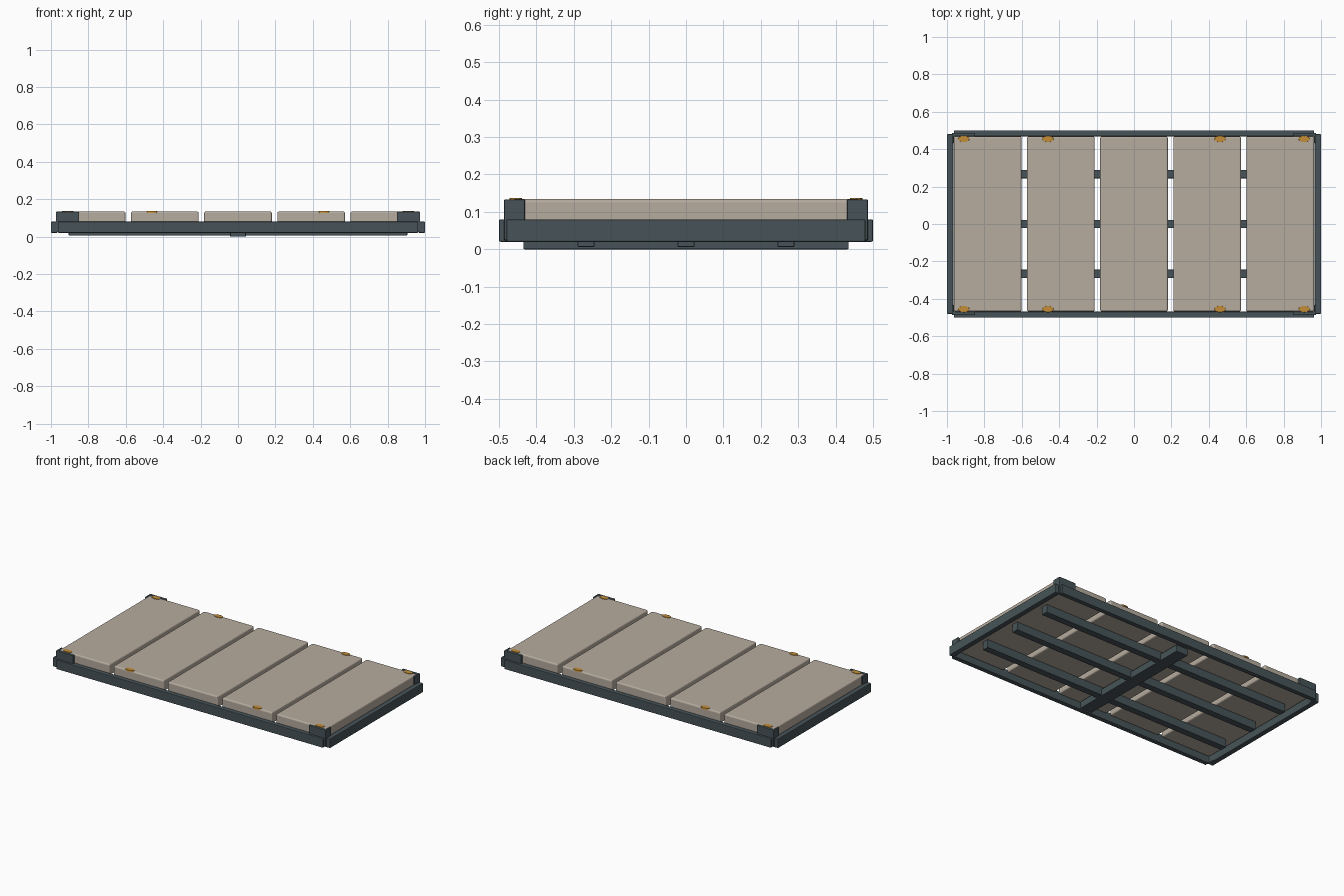
import bpy, bmesh, math

if "Cube" in bpy.data.objects:
    bpy.data.objects.remove(bpy.data.objects["Cube"])


def material(name, rgb):
    m = bpy.data.materials.new(name)
    m.diffuse_color = (*rgb, 1)
    m.use_nodes = True
    m.node_tree.nodes["Principled BSDF"].inputs["Base Color"].default_value = m.diffuse_color
    return m


SLATE = material("dark_slate", (0.063, 0.088, 0.098))
TAUPE = material("warm_taupe", (0.47, 0.41, 0.345))
BRASS = material("brass", (0.55, 0.27, 0.04))


def finish(bm, name, mat, bevel=0.0, segments=2):
    bmesh.ops.recalc_face_normals(bm, faces=bm.faces)
    me = bpy.data.meshes.new(name)
    bm.to_mesh(me)
    bm.free()
    me.materials.append(mat)
    ob = bpy.data.objects.new(name, me)
    bpy.context.collection.objects.link(ob)
    if bevel:
        mod = ob.modifiers.new("soft_edges", 'BEVEL')
        mod.width = bevel
        mod.segments = segments
        mod.limit_method = 'ANGLE'
    return ob


def box(name, x, y, z, mat, bevel=0.004, segments=2):
    """Box from (min, max) ranges on each axis."""
    bm = bmesh.new()
    bmesh.ops.create_cube(bm, size=1)
    for v in bm.verts:
        for i, (lo, hi) in enumerate((x, y, z)):
            v.co[i] = lo + (v.co[i] + 0.5) * (hi - lo)
    return finish(bm, name, mat, bevel, segments)


def span(a, b, s):
    return tuple(sorted((a * s, b * s)))


# Deck panels with narrow gaps between them
for i in range(5):
    cx = (i - 2) * 0.391
    box(f"deck_panel_{i + 1}", (cx - 0.181, cx + 0.181), (-0.468, 0.468),
        (0.06, 0.134), TAUPE, 0.009, 3)

# Perimeter rails
for s, side in ((-1, "front"), (1, "back")):
    box(f"{side}_rail", (-0.963, 0.963), span(0.469, 0.5, s), (0.02, 0.08), SLATE)
for s, side in ((-1, "left"), (1, "right")):
    box(f"{side}_rail", span(0.966, 1.0, s), (-0.48, 0.48), (0.02, 0.08), SLATE)

# L-shaped corner brackets wrapping the deck corners
PROFILE = [(0.85, 0.487), (0.974, 0.487), (0.974, 0.43),
           (0.963, 0.43), (0.963, 0.469), (0.85, 0.469)]
for sx in (-1, 1):
    for sy in (-1, 1):
        bm = bmesh.new()
        face = bm.faces.new([bm.verts.new((x * sx, y * sy, 0.024)) for x, y in PROFILE])
        top = bmesh.ops.extrude_face_region(bm, geom=[face])["geom"]
        bmesh.ops.translate(bm, vec=(0, 0, 0.109),
                            verts=[g for g in top if isinstance(g, bmesh.types.BMVert)])
        finish(bm, "corner_bracket", SLATE, 0.004)

# Lengthwise joists and the cross beam underneath
for y in (-0.267, 0, 0.267):
    box("joist", (-0.905, 0.905), (y - 0.0225, y + 0.0225), (0.006, 0.06), SLATE, 0.003)
box("cross_beam", (-0.042, 0.042), (-0.435, 0.435), (0, 0.045), SLATE, 0.003)

# Oval brass fasteners along both long edges
for x in (-0.91, -0.46, 0.46, 0.91):
    for y in (-0.455, 0.455):
        bm = bmesh.new()
        bmesh.ops.create_cone(bm, cap_ends=True, segments=16,
                              radius1=1, radius2=0.92, depth=1)
        for v in bm.verts:
            v.co = (x + v.co.x * 0.032, y + v.co.y * 0.018, 0.132 + v.co.z * 0.009)
        finish(bm, "brass_fastener", BRASS)
